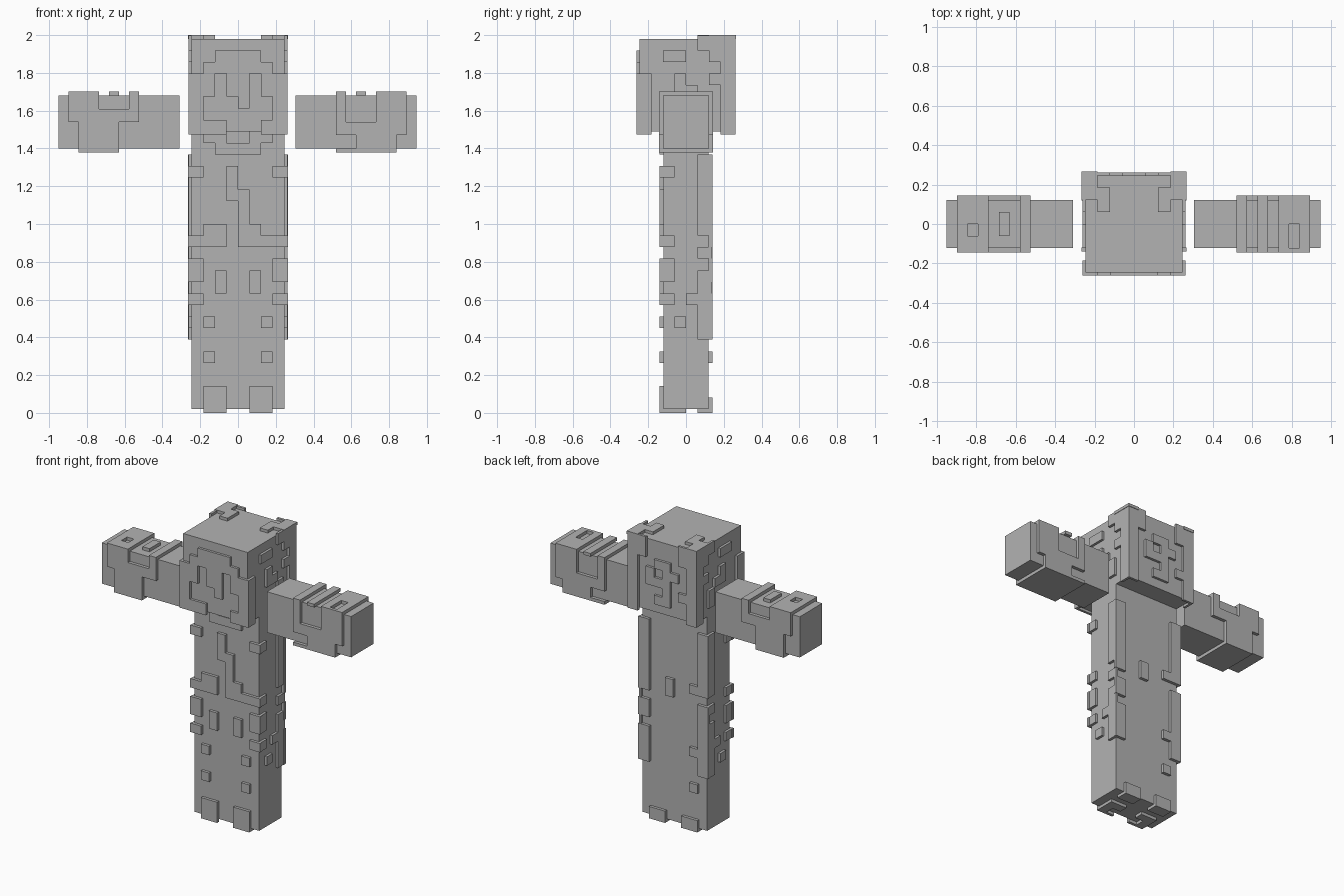
import bpy, bmesh
from mathutils import Vector

if "Cube" in bpy.data.objects:
    bpy.data.objects.remove(bpy.data.objects["Cube"])

mat = bpy.data.materials.new("plain grey")
mat.diffuse_color = (0.45, 0.45, 0.45, 1)
mat.use_nodes = True
mat.node_tree.nodes["Principled BSDF"].inputs["Base Color"].default_value = mat.diffuse_color


def finish(name, bm):
    bmesh.ops.recalc_face_normals(bm, faces=bm.faces)
    me = bpy.data.meshes.new(name)
    bm.to_mesh(me)
    bm.free()
    me.materials.append(mat)
    bpy.context.collection.objects.link(bpy.data.objects.new(name, me))


def box(name, lo, hi):
    bm = bmesh.new()
    bmesh.ops.create_cube(bm, size=1)
    for v in bm.verts:
        v.co = [a + (c + 0.5) * (b - a) for a, b, c in zip(lo, hi, v.co)]
    finish(name, bm)


def panel(name, lo, hi, side, t, rows):
    """Raised pixel layer on one side of a box; '#' cells are solid."""
    (x0, y0, z0), (x1, y1, z1) = lo, hi
    # start corner, across, down, outward
    o, u, v, n = {
        "front": ((x0, y0, z1), (x1 - x0, 0, 0), (0, 0, z0 - z1), (0, -1, 0)),
        "back": ((x0, y1, z1), (x1 - x0, 0, 0), (0, 0, z0 - z1), (0, 1, 0)),
        "right": ((x1, y0, z1), (0, y1 - y0, 0), (0, 0, z0 - z1), (1, 0, 0)),
        "left": ((x0, y0, z1), (0, y1 - y0, 0), (0, 0, z0 - z1), (-1, 0, 0)),
        "top": ((x0, y1, z1), (x1 - x0, 0, 0), (0, y0 - y1, 0), (0, 0, 1)),
        "bottom": ((x0, y1, z0), (x1 - x0, 0, 0), (0, y0 - y1, 0), (0, 0, -1)),
    }[side]
    o, u, v, n = map(Vector, (o, u, v, n))
    nr, nc = len(rows), len(rows[0])

    def along(i, count, length):  # outer cells reach round the corner
        return i / count + (-t if i == 0 else t if i == count else 0) / length

    bm = bmesh.new()
    grid = {}

    def vert(c, r):
        if (c, r) not in grid:
            grid[c, r] = bm.verts.new(o + u * along(c, nc, u.length) + v * along(r, nr, v.length))
        return grid[c, r]

    for r, row in enumerate(rows):
        for c, cell in enumerate(row):
            if cell == "#":
                bm.faces.new([vert(c, r), vert(c + 1, r), vert(c + 1, r + 1), vert(c, r + 1)])
    ext = bmesh.ops.extrude_face_region(bm, geom=bm.faces[:], use_keep_orig=True)
    moved = [g for g in ext["geom"] if isinstance(g, bmesh.types.BMVert)]
    bmesh.ops.translate(bm, verts=moved, vec=n * t)
    finish(name, bm)


# Head with hair and beard layer
H = ((-.245, -.245, 1.49), (.245, .245, 1.98))
box("head", *H)
panel("hair_front", *H, "front", .017, [
    "........", "..####..", ".######.", "##.##.##",
    "##.##.##", "#...#..#", "#......#", "###...##"])
panel("hair_back", *H, "back", .017, [
    "##....##", "##....##", "#..##..#", "#.##.#.#",
    "#..###.#", "##.#...#", "#..##..#", "#......#"])
for s in ("left", "right"):
    panel("hair_" + s, *H, s, .017, [
        ".....###", "..##..##", ".......#", "#..#..##",
        "#..##..#", "#....#.#", "#....#.#", "#......#"])
panel("hair_top", *H, "top", .02, [
    "#......#", "##....##", ".#....#."] + ["........"] * 5)

# Torso and legs
B = ((-.245, -.12, .02), (.245, .12, 1.49))
box("torso", (-.245, -.12, .755), B[1])
box("left_leg", B[0], (0, .12, .755))
box("right_leg", (0, -.12, .02), (.245, .12, .755))

# Clothing layer: collar, lapel, belt, knees and boots
E = "........"
panel("clothes_front", *B, "front", .02, [
    ".##..##.", "..####..", E, "#..#...#", "...#....", "...##...",
    "....#...", "....#...", ".##.##..", "###.####", E, "#......#",
    "#.#..#.#", "..#..#..", "#......#", E, ".#....#.", E,
    E, ".#....#.", E, E, ".##..##.", ".##..##."])
panel("clothes_back", *B, "back", .02, [
    E, E] + ["#......#"] * 6 + ["##..#..#", "....#..#", "#.......", "#......#",
    "#......#", "#.......", "#......#", "##.....#", "#......#", "#......#",
    E, ".#......", E, E, E, ".##..##."])
for s in ("left", "right"):
    panel("clothes_" + s, *B, s, .017, [
        "....", "....", "...#", "#..#", "...#", "...#", "...#", "...#",
        "...#", "#...", "...#", "#...", "#..#", "...#", "#.##", "...#",
        ".#.#", "...#"] + ["...."] * 6)
panel("soles", *B, "bottom", .02, [".##..##.", E, ".##..##.", ".#....#."])

# Arms, each with cuff layers around all long sides
arms = {
    "left": ((-.95, -.122, 1.40), (-.31, .122, 1.68),
             [".###...#....", ".#######....", "..####......", "..####......"],
             [".###...#....", ".###.#.#....", ".#.#.#.#....", ".###...#...."],
             ["..####......"] * 4),
    "right": ((.305, -.122, 1.40), (.945, .122, 1.68),
              ["....#...###.", "....#...###.", "....#######.", "......####.."],
              ["....#.#.###.", "....#.#.###.", "....#.#.#.#.", "....#.#.#.#."],
              ["....######.."] * 4),
}
for s, (lo, hi, side, top, under) in arms.items():
    box(s + "_arm", lo, hi)
    for f, rows in (("front", side), ("back", side), ("top", top), ("bottom", under)):
        panel(f"{s}_cuff_{f}", lo, hi, f, .022, rows)
